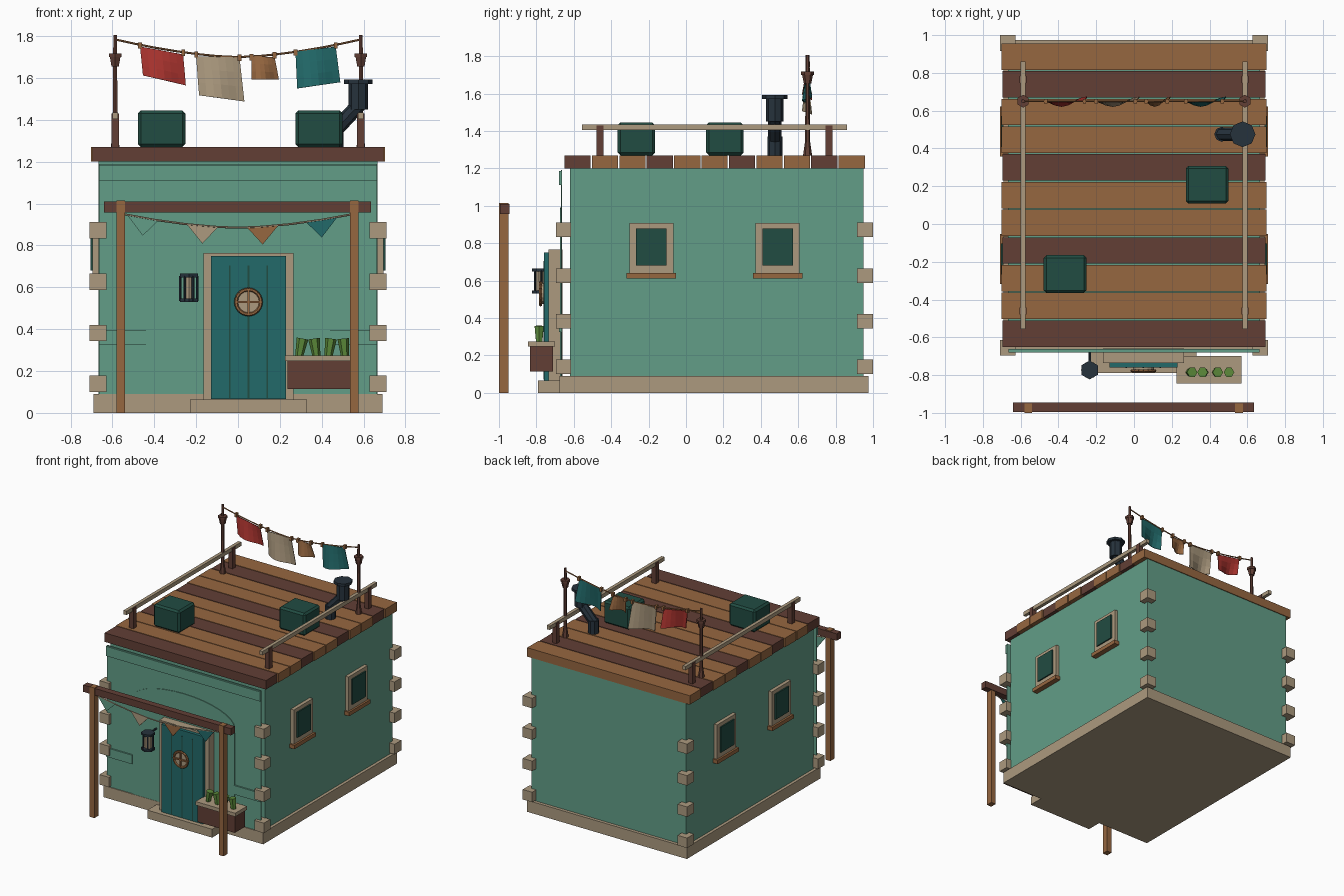
import bpy, bmesh, math
from mathutils import Vector, Matrix

cube = bpy.data.objects.get("Cube")
if cube:
    bpy.data.objects.remove(cube, do_unlink=True)


def material(name, *rgb):
    lin = [((c / 255 + 0.055) / 1.055) ** 2.4 for c in rgb] + [1]
    m = bpy.data.materials.new(name)
    m.use_nodes = True
    m.diffuse_color = lin
    m.node_tree.nodes["Principled BSDF"].inputs["Base Color"].default_value = lin
    return m


PLASTER = material("green plaster", 98, 157, 135)
STONE = material("pale stone", 172, 154, 127)
DARK = material("dark wood", 98, 63, 53)
WOOD = material("warm wood", 150, 103, 64)
TEAL = material("teal paint", 34, 106, 106)
PINE = material("dark green paint", 33, 76, 66)
IRON = material("blue black iron", 38, 50, 60)
RED = material("red cloth", 172, 52, 47)
LEAF = material("leaf green", 92, 138, 58)


def finish(name, bm, mat):
    bmesh.ops.recalc_face_normals(bm, faces=bm.faces[:])
    me = bpy.data.meshes.new(name)
    bm.to_mesh(me)
    bm.free()
    me.materials.append(mat)
    ob = bpy.data.objects.new(name, me)
    bpy.context.collection.objects.link(ob)
    return ob


def box(name, mat, x, y, z, bevel=0):
    """Box from (min, max) pairs on each axis."""
    bm = bmesh.new()
    bmesh.ops.create_cube(bm, size=1)
    for v in bm.verts:
        v.co = [(a + b) / 2 + c * (b - a) for c, (a, b) in zip(v.co, (x, y, z))]
    if bevel:
        bmesh.ops.bevel(bm, geom=bm.edges[:], offset=bevel, segments=1, affect='EDGES')
    return finish(name, bm, mat)


def rod(name, mat, a, b, r1, r2=None, sides=8):
    """Tapered cylinder from point a to point b."""
    a, b = Vector(a), Vector(b)
    d = b - a
    bm = bmesh.new()
    bmesh.ops.create_cone(bm, cap_ends=True, segments=sides, radius1=r1,
                          radius2=r1 if r2 is None else r2, depth=d.length)
    turn = d.to_track_quat('Z', 'Y').to_matrix().to_4x4()
    bm.transform(Matrix.Translation((a + b) / 2) @ turn)
    return finish(name, bm, mat)


def panel(name, mat, outline, y, depth):
    """Front-facing outline of (x, z) points, extruded backwards."""
    bm = bmesh.new()
    face = bm.faces.new([bm.verts.new((px, y, pz)) for px, pz in outline])
    new = bmesh.ops.extrude_face_region(bm, geom=[face])["geom"]
    for v in new:
        if isinstance(v, bmesh.types.BMVert):
            v.co.y += depth
    return finish(name, bm, mat)


def rope(name, mat, points, r):
    for a, b in zip(points, points[1:]):
        rod(name, mat, a, b, r, sides=6)


# House body, plinth and door step
box("walls", PLASTER, (-.667, .667), (-.62, .95), (.085, 1.2))
box("plinth", STONE, (-.69, .69), (-.675, .975), (0, .09))
box("door_step", STONE, (-.23, .33), (-.79, -.67), (0, .065))

# Facade skin with arch, top band and low rails
box("facade", PLASTER, (-.665, .665), (-.668, -.662), (.09, 1.19))
arch = [(-.44, .09), (.44, .09)]
arch += [(.44 * math.cos(t * math.pi / 16), .84 + .15 * math.sin(t * math.pi / 16)) for t in range(17)]
panel("facade_arch", PLASTER, arch, -.673, .005)
box("facade_band", PLASTER, (-.665, .665), (-.68, -.668), (1.11, 1.185))
for s in (-1, 1):
    box("facade_rail", PLASTER, sorted((s * .44, s * .665)), (-.68, -.668), (.325, .395))

# Corner stones
for sx in (-1, 1):
    for y in ((-.695, -.615), (.915, 1.0)):
        for z in (.1, .343, .587, .833):
            box("corner_stone", STONE, sorted((sx * .628, sx * .71)), y, (z, z + .078))

# Roof planks, every third one dark
for i in range(11):
    y = -.65 + i * .1466
    dark = i % 3 == 0
    w = .696 if dark else .702
    box("roof_plank", DARK if dark else WOOD, (-w, w), (y, y + .14), (1.2, 1.27))

# Side windows
for s in (-1, 1):
    for c in (-.185, .49):
        def slab(name, mat, half, z, out):
            box(name, mat, sorted((s * .66, s * out)), (c - half, c + half), z)
        slab("window_frame", STONE, .118, (.64, .907), .694)
        slab("window_glass", PINE, .082, (.68, .878), .704)
        slab("window_sill", WOOD, .132, (.61, .64), .709)

# Roof railings
for s in (-.587, .587):
    box("railing", STONE, (s - .013, s + .013), (-.555, .86), (1.405, 1.435))
    for y in (-.46, .765):
        box("railing_post", DARK, (s - .018, s + .018), (y - .019, y + .019), (1.27, 1.43))

# Roof crates
for x, y in ((-.365, -.265), (.387, .208)):
    box("roof_crate", PINE, (x - .113, x + .113), (y - .1, y + .1), (1.27, 1.445), bevel=.014)

# Bent stove pipe
PIPE_Y = .475
rod("pipe_base", IRON, (.465, PIPE_Y, 1.27), (.465, PIPE_Y, 1.37), .04)
rod("pipe_bend", IRON, (.455, PIPE_Y, 1.34), (.585, PIPE_Y, 1.48), .036)
rod("pipe_top", IRON, (.575, PIPE_Y, 1.45), (.575, PIPE_Y, 1.58), .047)
rod("pipe_cap", IRON, (.575, PIPE_Y, 1.572), (.575, PIPE_Y, 1.592), .068)

# Washing line poles, rope and pegs
LINE_Y = .65


def line_z(x):
    return 1.70 + .085 * (abs(x) / .59) ** 1.6


for s in (-.587, .587):
    rod("line_pole", DARK, (s, LINE_Y, 1.27), (s, LINE_Y, 1.805), .014, .01, 6)
    rod("pole_foot", DARK, (s, LINE_Y, 1.27), (s, LINE_Y, 1.34), .024, .014, 6)
    rod("pole_cup", DARK, (s, LINE_Y, 1.655), (s, LINE_Y, 1.705), .02, .03, 6)
    rod("pole_cup_rim", DARK, (s, LINE_Y, 1.7), (s, LINE_Y, 1.718), .034, sides=6)
xs = [-.59 + 1.18 * i / 12 for i in range(13)]
rope("washing_line", WOOD, [(x, LINE_Y, line_z(x)) for x in xs], .005)


def cloth(name, mat, tl, tr, br, bl):
    """Hanging sheet with a soft ripple."""
    n = 6
    bm = bmesh.new()
    tl, tr, br, bl = map(Vector, (tl, tr, br, bl))
    rows = []
    for j in range(4):
        v = j / 3
        row = []
        for i in range(n + 1):
            p = tl.lerp(tr, i / n).lerp(bl.lerp(br, i / n), v)
            row.append(bm.verts.new((p.x, LINE_Y - .025 * v * math.sin(math.pi * 1.5 * i / n), p.y)))
        rows.append(row)
    for a, b in zip(rows, rows[1:]):
        for i in range(n):
            bm.faces.new((a[i], b[i], b[i + 1], a[i + 1]))
    ob = finish(name, bm, mat)
    ob.modifiers.new("thickness", 'SOLIDIFY').thickness = .005
    for p in (tl, tr):
        box("peg", WOOD, (p.x - .009, p.x + .009), (LINE_Y - .012, LINE_Y + .012),
            (line_z(p.x) - .018, line_z(p.x) + .012))


cloth("red_cloth", RED, (-.468, 1.75), (-.262, 1.713), (-.25, 1.565), (-.452, 1.612))
cloth("pale_cloth", STONE, (-.2, 1.703), (.007, 1.699), (.03, 1.488), (-.184, 1.517))
cloth("brown_cloth", WOOD, (.065, 1.703), (.175, 1.70), (.194, 1.593), (.068, 1.593))
cloth("teal_cloth", TEAL, (.275, 1.725), (.467, 1.75), (.488, 1.58), (.285, 1.55))

# Porch posts and beam
box("porch_beam", DARK, (-.64, .635), (-.995, -.945), (.957, 1.01))
for s in (-.56, .555):
    box("porch_post", WOOD, (s - .021, s + .021), (-1, -.95), (0, 1.015))

# Bunting under the beam


def bunt_z(x):
    return .885 + .065 * (abs(x) / .55) ** 1.7


rope("bunting_string", STONE, [(x, -.97, bunt_z(x)) for x in (-.55, -.4, -.25, -.1, 0, .1, .25, .4, .55)], .005)
for x, mat in ((-.455, PLASTER), (-.17, STONE), (.118, WOOD), (.4, TEAL)):
    a, b = x - .075, x + .075
    panel("bunting_flag", mat, [(a, bunt_z(a)), (x, bunt_z(x) - .085), (b, bunt_z(b))], -.973, .006)

# Door with grooves and round window
DOOR_X, EYE_Z = .05, .53
box("door_frame", STONE, (-.165, .265), (-.735, -.66), (.065, .765))
box("door", TEAL, (-.13, .23), (-.76, -.73), (.067, .75))
for x in (-.04, .05, .14):
    box("door_groove", PINE, (x - .004, x + .004), (-.763, -.759), (.07, .705))
rod("door_glass", STONE, (DOOR_X, -.76, EYE_Z), (DOOR_X, -.775, EYE_Z), .056, sides=16)
ring = [(DOOR_X + .06 * math.cos(i * math.pi / 8), -.777, EYE_Z + .06 * math.sin(i * math.pi / 8)) for i in range(17)]
rope("door_window_ring", WOOD, ring, .009)
box("window_bar", WOOD, (DOOR_X - .06, DOOR_X + .06), (-.787, -.77), (EYE_Z - .005, EYE_Z + .005))
box("window_bar", WOOD, (DOOR_X - .005, DOOR_X + .005), (-.787, -.77), (EYE_Z - .06, EYE_Z + .06))

# Wall lantern
LX, LY = -.235, -.773
rod("lantern_glass", STONE, (LX, LY, .54), (LX, LY, .65), .028, sides=6)
for z in (.53, .648):
    rod("lantern_cap", IRON, (LX, LY, z), (LX, LY, z + .017), .05, sides=6)
for i in range(6):
    t = math.radians(60 * i)
    x, y = LX + .04 * math.cos(t), LY + .04 * math.sin(t)
    rod("lantern_bar", IRON, (x, y, .535), (x, y, .655), .006, sides=4)
rod("lantern_arm", IRON, (LX, -.668, .655), (LX, LY, .655), .007, sides=6)

# Planter with four plants
box("planter", DARK, (.237, .557), (-.835, -.71), (.115, .25))
box("planter_rim", STONE, (.225, .568), (-.845, -.7), (.247, .275))
for i, lean in enumerate((.008, -.006, .006, -.004)):
    x = .3 + i * .069
    rod("plant", LEAF, (x - lean, -.785, .27), (x + lean, -.785, .355), .019, .028, 6)
